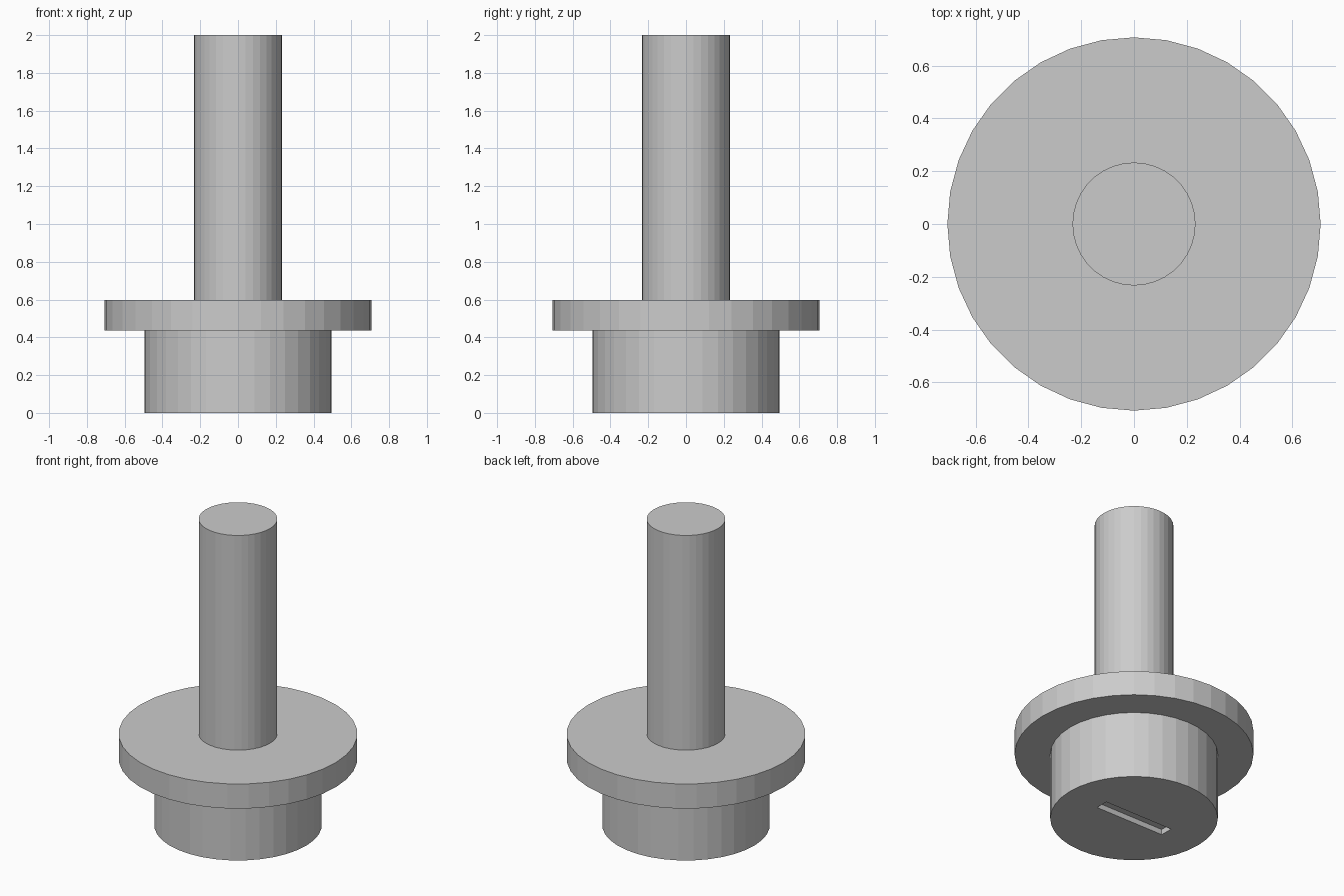
import bpy

SEGMENTS = 36

default_cube = bpy.data.objects.get("Cube")
if default_cube:
    bpy.data.objects.remove(default_cube, do_unlink=True)

# One plain grey for every part
grey = bpy.data.materials.new("light_grey")
grey.use_nodes = True
grey.diffuse_color = (0.6, 0.6, 0.6, 1)
grey.node_tree.nodes["Principled BSDF"].inputs["Base Color"].default_value = (0.6, 0.6, 0.6, 1)


def disc(name, radius, bottom, top):
    """Upright cylinder between two heights, with a vertex on the x axis."""
    bpy.ops.mesh.primitive_cylinder_add(
        vertices=SEGMENTS, radius=radius, depth=top - bottom,
        location=(0, 0, (bottom + top) / 2))
    part = bpy.context.object
    part.name = name
    part.data.materials.append(grey)
    return part


# Stacked round parts
base = disc("base", 0.496, 0, 0.437)
disc("flange", 0.707, 0.437, 0.598)
disc("shaft", 0.233, 0.598, 2)

# Shallow slot cut into the underside
slot_depth = 0.035
bpy.ops.mesh.primitive_cube_add(size=1, location=(0, 0, 0))
cutter = bpy.context.object
cutter.name = "slot_cutter"
cutter.scale = (0.5, 0.085, slot_depth * 2)
cutter.hide_render = True
cutter.data.materials.append(grey)

cut = base.modifiers.new("slot", 'BOOLEAN')
cut.operation = 'DIFFERENCE'
cut.solver = 'EXACT'
cut.object = cutter
bpy.context.view_layer.objects.active = base
bpy.ops.object.modifier_apply(modifier=cut.name)
bpy.data.objects.remove(cutter, do_unlink=True)
